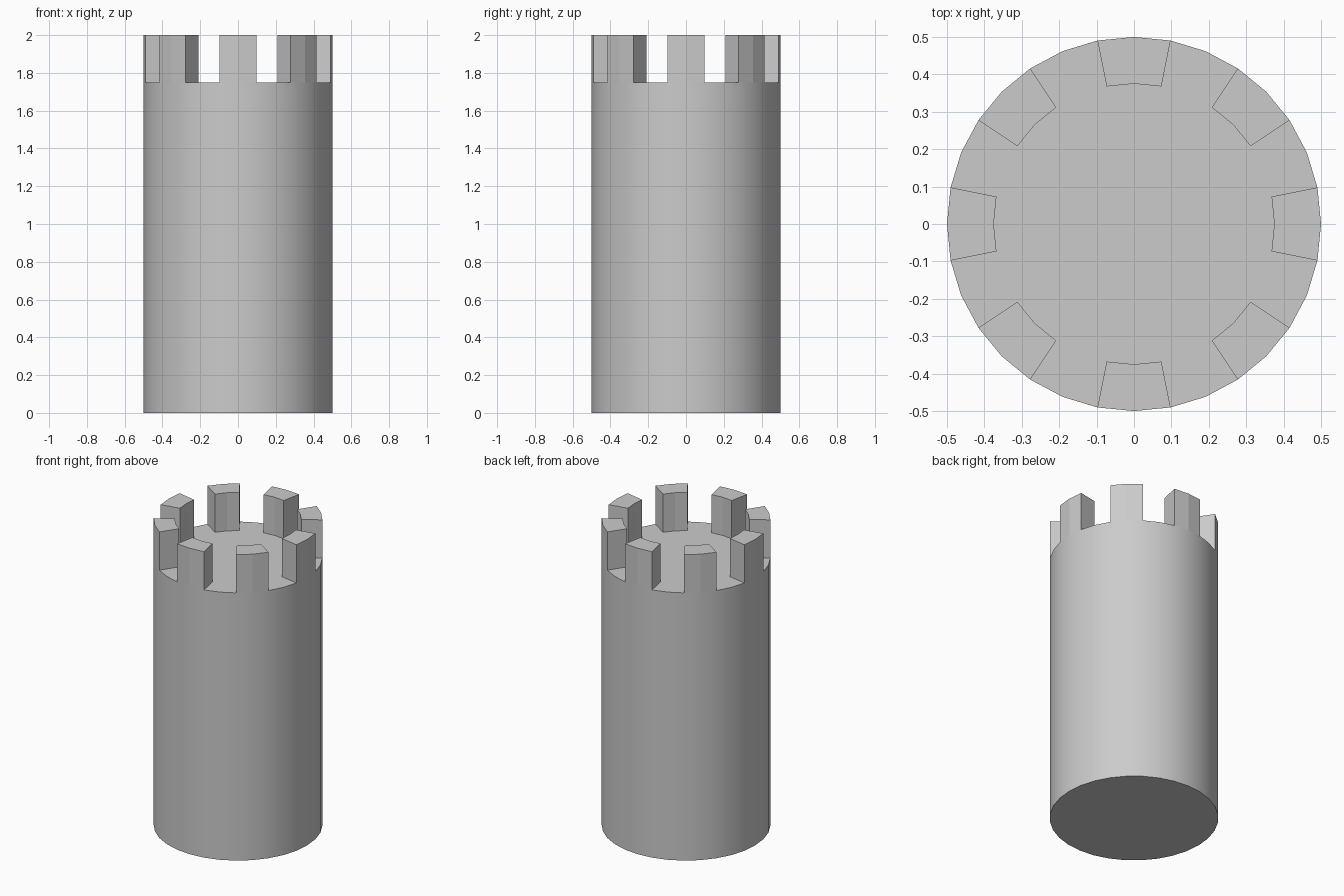
import bpy, bmesh
from math import cos, sin, tau

if "Cube" in bpy.data.objects:
    bpy.data.objects.remove(bpy.data.objects["Cube"])

SIDES = 32
R_OUT, R_IN = 0.5, 0.375
Z_FLOOR, Z_TOP = 1.75, 2.0

bm = bmesh.new()


def ring(radius, z):
    return [bm.verts.new((radius * cos(tau * i / SIDES), radius * sin(tau * i / SIDES), z))
            for i in range(SIDES)]


def band(a, b):
    return [bm.faces.new((a[i], a[(i + 1) % SIDES], b[(i + 1) % SIDES], b[i]))
            for i in range(SIDES)]


# Shaft: smooth side wall, flat base and floor
base, rim, inner = ring(R_OUT, 0), ring(R_OUT, Z_FLOOR), ring(R_IN, Z_FLOOR)
for f in band(base, rim):
    f.smooth = True
bm.faces.new(base[::-1])
floor_ring = band(rim, inner)
bm.faces.new(inner)

# Battlements: eight merlons, each two segments wide, raised from the floor ring
for i in range(0, SIDES, 4):
    pair = [floor_ring[i - 1], floor_ring[i]]
    result = bmesh.ops.extrude_face_region(bm, geom=pair)
    bmesh.ops.delete(bm, geom=[f for f in pair if f.is_valid], context='FACES_ONLY')
    for g in result["geom"]:
        if isinstance(g, bmesh.types.BMVert):
            g.co.z = Z_TOP

# Remove the leftover edges under each merlon
loose = [e for e in bm.edges if not e.link_faces]
bmesh.ops.delete(bm, geom=loose, context='EDGES')
bmesh.ops.recalc_face_normals(bm, faces=bm.faces)

# Only the shaft wall is smooth, the merlons stay faceted
for f in bm.faces:
    zs = [v.co.z for v in f.verts]
    f.smooth = min(zs) < 0.01 and max(zs) > 1

mesh = bpy.data.meshes.new("tower")
bm.to_mesh(mesh)
bm.free()
tower = bpy.data.objects.new("tower", mesh)
bpy.context.collection.objects.link(tower)
